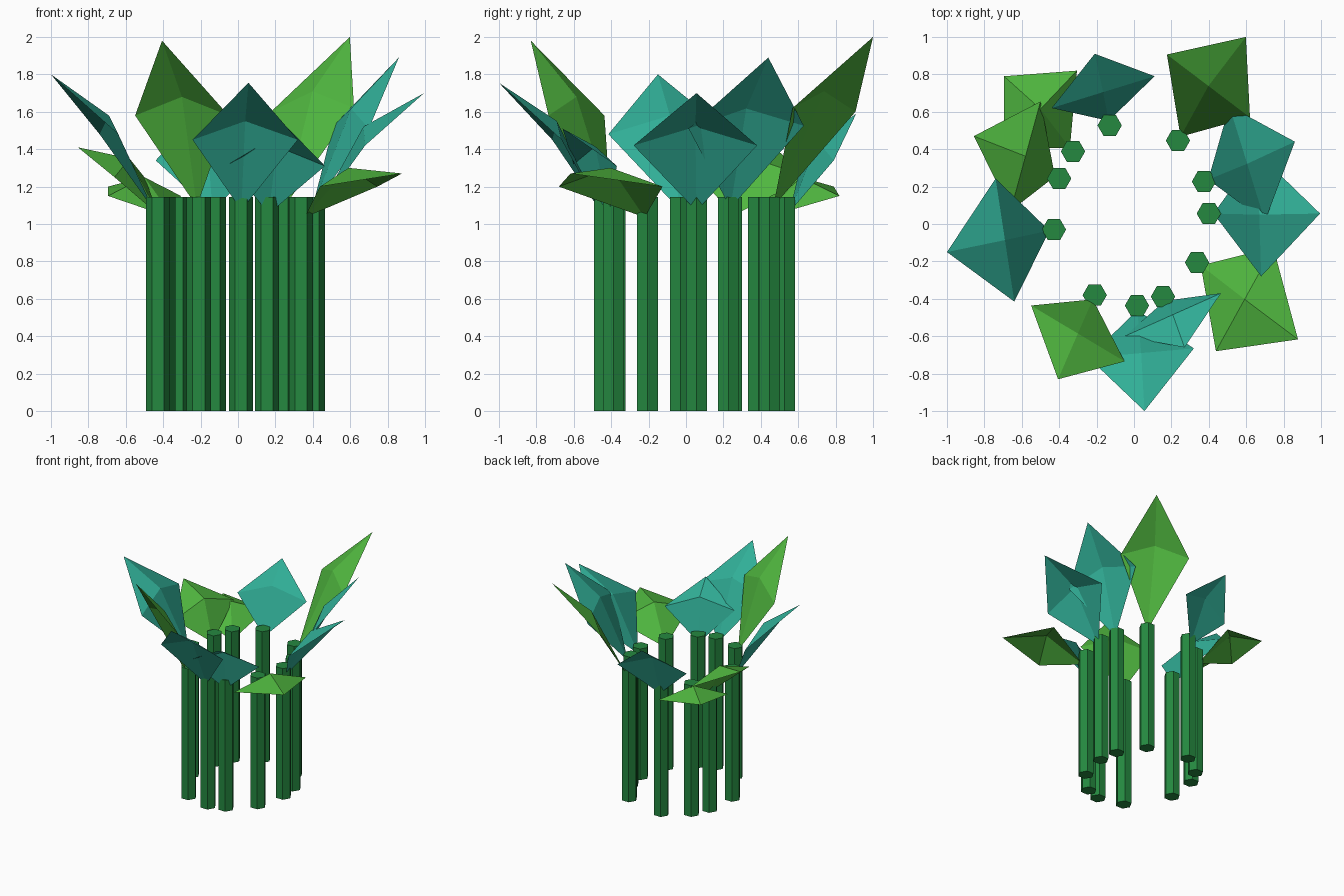
import bpy, bmesh, math
from mathutils import Vector

if "Cube" in bpy.data.objects:
    bpy.data.objects.remove(bpy.data.objects["Cube"])

STEM_HEIGHT = 1.145
STEM_RADIUS = 0.065
BULGE = Vector((0, 0, 0.1))      # ridge point height above the leaf's side corners


def material(name, color):
    m = bpy.data.materials.new(name)
    m.diffuse_color = (*color, 1)
    m.use_nodes = True
    m.node_tree.nodes["Principled BSDF"].inputs["Base Color"].default_value = m.diffuse_color
    return m


STEM = material("stem green", (0.018, 0.25, 0.051))
GREEN = material("leaf green", (0.08, 0.474, 0.05))
TEAL = material("leaf teal", (0.031, 0.434, 0.314))


def add_object(name, bm, mat):
    mesh = bpy.data.meshes.new(name)
    bm.to_mesh(mesh)
    bm.free()
    mesh.materials.append(mat)
    bpy.context.collection.objects.link(bpy.data.objects.new(name, mesh))


def add_stem(name, x, y):
    # six-sided post with corners pointing along x
    bm = bmesh.new()
    ring = [bm.verts.new((x + STEM_RADIUS * math.cos(k * math.pi / 3),
                          y + STEM_RADIUS * math.sin(k * math.pi / 3), 0)) for k in range(6)]
    bottom = bm.faces.new(ring)
    top = bmesh.ops.extrude_face_region(bm, geom=[bottom])["geom"]
    bmesh.ops.translate(bm, vec=(0, 0, STEM_HEIGHT),
                        verts=[g for g in top if isinstance(g, bmesh.types.BMVert)])
    if not any(f.normal.z < -0.5 and f.calc_center_median().z < 0.01 for f in bm.faces):
        bm.normal_update()
    bmesh.ops.recalc_face_normals(bm, faces=bm.faces)
    add_object(name, bm, STEM)


def add_leaf(name, x, y, tip, left, right, mat):
    # folded diamond sheet: four triangles around a raised ridge point
    tip, left, right = Vector(tip), Vector(left), Vector(right)
    out = Vector((tip.x - x, tip.y - y, 0)).normalized() * 0.025
    base = Vector((x, y, 1.03 + 0.08 * (tip.z - 1.2))) + out
    bm = bmesh.new()
    rim = [bm.verts.new(p) for p in (base, right, tip, left)]
    ridge = bm.verts.new((left + right) / 2 + BULGE)
    for k in range(4):
        f = bm.faces.new((rim[k], rim[(k + 1) % 4], ridge))
        f.normal_update()
        if f.normal.z < 0:
            f.normal_flip()
    add_object(name, bm, mat)


# each plant: stem x, y, leaf tip, leaf side corners, leaf colour
plants = [
    (-0.13, 0.527, (-0.21, 0.91, 1.59), (-0.44, 0.62, 1.34), (0.11, 0.79, 1.34), TEAL),
    (-0.326, 0.388, (-0.695, 0.79, 1.20), (-0.695, 0.41, 1.15), (-0.305, 0.82, 1.15), GREEN),
    (-0.40, 0.243, (-0.856, 0.47, 1.41), (-0.66, 0.07, 1.25), (-0.50, 0.655, 1.25), GREEN),
    (-0.428, -0.03, (-1.0, -0.15, 1.80), (-0.64, -0.415, 1.48), (-0.74, 0.243, 1.48), TEAL),
    (-0.21, -0.38, (-0.406, -0.83, 1.98), (-0.05, -0.735, 1.58), (-0.55, -0.436, 1.58), GREEN),
    (0.016, -0.436, (0.056, -1.0, 1.755), (0.32, -0.665, 1.45), (-0.243, -0.715, 1.45), TEAL),
    (0.155, -0.388, (0.27, -0.66, 1.51), (0.465, -0.37, 1.31), (-0.05, -0.60, 1.32), TEAL),
    (0.337, -0.206, (0.877, -0.617, 1.27), (0.745, -0.125, 1.20), (0.438, -0.68, 1.20), GREEN),
    (0.40, 0.056, (0.995, 0.056, 1.70), (0.66, 0.38, 1.42), (0.68, -0.28, 1.42), TEAL),
    (0.374, 0.227, (0.86, 0.44, 1.89), (0.51, 0.63, 1.525), (0.70, 0.014, 1.51), TEAL),
    (0.235, 0.446, (0.598, 1.0, 2.0), (0.176, 0.906, 1.60), (0.62, 0.57, 1.62), GREEN),
]

for i, (x, y, tip, left, right, mat) in enumerate(plants, 1):
    add_stem(f"stem_{i}", x, y)
    add_leaf(f"leaf_{i}", x, y, tip, left, right, mat)
